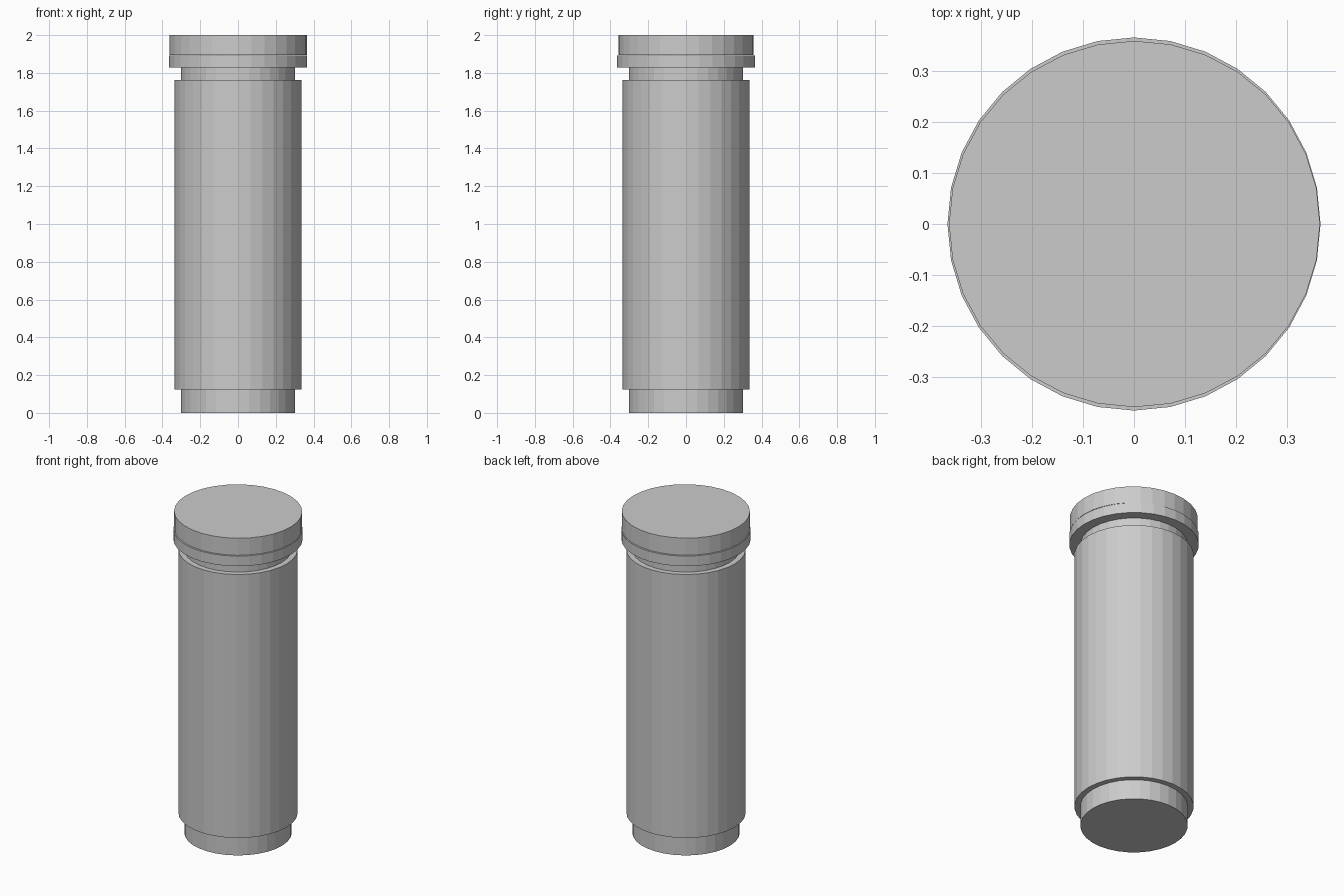
import bpy

if "Cube" in bpy.data.objects:
    bpy.data.objects.remove(bpy.data.objects["Cube"])

SIDES = 32


def drum(name, radius, z0, z1, x=0.0, scale_y=1.0):
    """Flat-shaded upright cylinder between two heights."""
    bpy.ops.mesh.primitive_cylinder_add(
        vertices=SIDES, radius=radius, depth=z1 - z0, location=(x, 0, (z0 + z1) / 2))
    ob = bpy.context.object
    ob.name = name
    ob.scale.y = scale_y
    return ob


# Inner core, seen as the foot below and the neck above the sleeve
drum("core", 0.303, 0.0, 1.86)

# Wide outer sleeve
drum("sleeve", 0.336, 0.124, 1.763)

# Collar ring under the lid
drum("collar", 0.365, 1.828, 1.891)

# Lid, very slightly narrower front to back
drum("lid", 0.363, 1.894, 2.0, x=0.001, scale_y=0.987)
